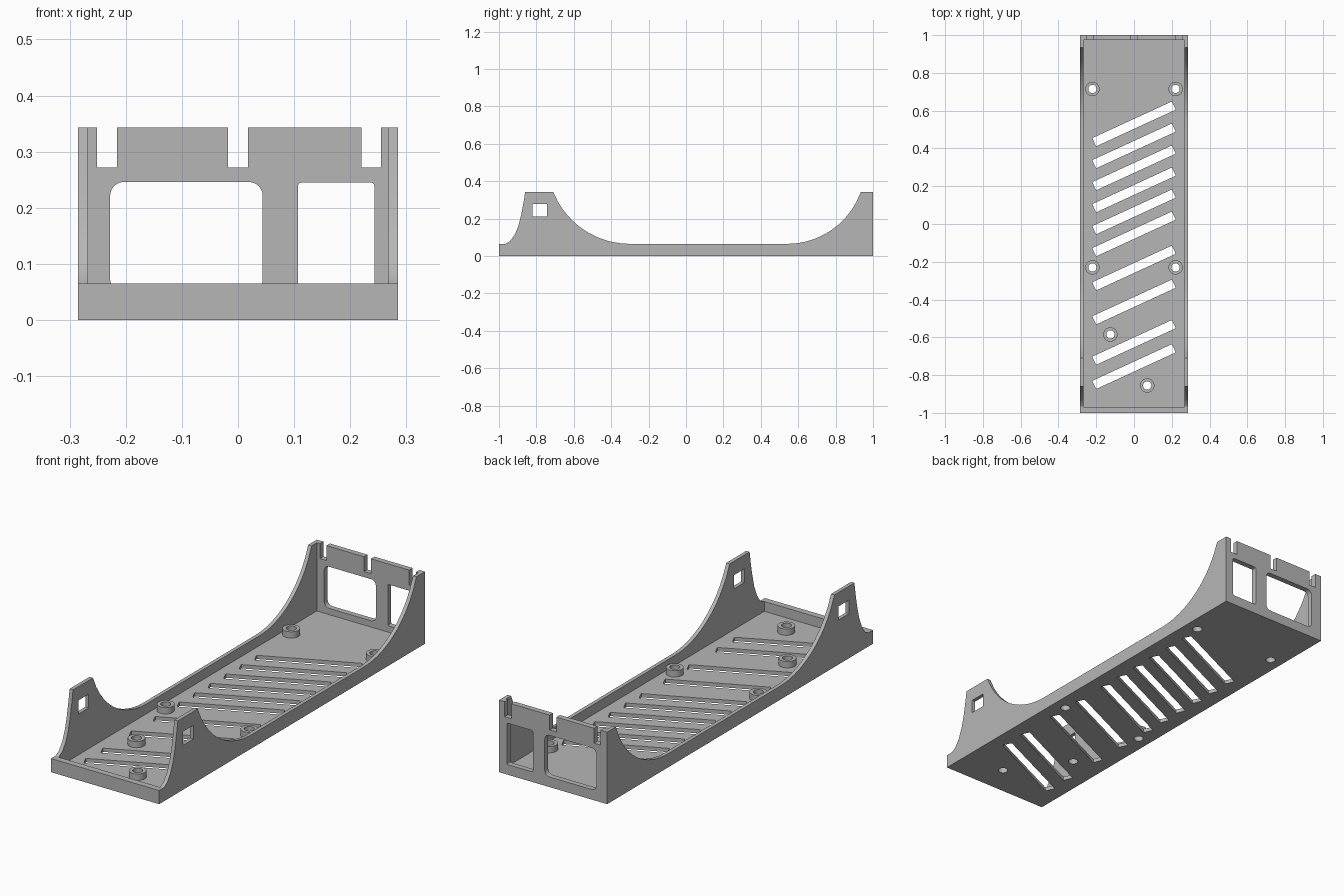
import bpy, bmesh
from math import cos, sin, pi, radians, sqrt
from mathutils import Matrix, Vector

if "Cube" in bpy.data.objects:
    bpy.data.objects.remove(bpy.data.objects["Cube"])

grey = bpy.data.materials.new("plain grey")
grey.use_nodes = True
grey.diffuse_color = (0.47, 0.47, 0.47, 1)
grey.node_tree.nodes["Principled BSDF"].inputs["Base Color"].default_value = grey.diffuse_color

W, T, TOP, RIM, FLOOR = 0.285, 0.018, 0.343, 0.065, 0.018
FRONT_T, BACK_T = 0.03, 0.026

# Ways to place a flat outline (u, v) at depth w
AXES = {"x": lambda u, v, w: (w, u, v),
        "y": lambda u, v, w: (u, w, v),
        "z": lambda u, v, w: (u, v, w)}


def prism(name, outlines, axis, lo, hi):
    """Extrude one or more closed outlines along an axis."""
    bm = bmesh.new()
    place = AXES[axis]
    for pts in outlines:
        face = bm.faces.new([bm.verts.new(place(u, v, lo)) for u, v in pts])
        new = bmesh.ops.extrude_face_region(bm, geom=[face])["geom"]
        bmesh.ops.translate(bm, verts=[g for g in new if isinstance(g, bmesh.types.BMVert)],
                            vec=Vector(place(0, 0, hi - lo)))
    bmesh.ops.recalc_face_normals(bm, faces=bm.faces)
    mesh = bpy.data.meshes.new(name)
    bm.to_mesh(mesh)
    bm.free()
    mesh.materials.append(grey)
    obj = bpy.data.objects.new(name, mesh)
    bpy.context.collection.objects.link(obj)
    return obj


def cut(obj, cutter):
    """Subtract the cutter, bake the result and drop the cutter."""
    mod = obj.modifiers.new("cut", "BOOLEAN")
    mod.operation, mod.solver, mod.object = "DIFFERENCE", "EXACT", cutter
    bpy.context.view_layer.update()
    graph = bpy.context.evaluated_depsgraph_get()
    baked = bpy.data.meshes.new_from_object(obj.evaluated_get(graph))
    obj.modifiers.clear()
    obj.data = baked
    bpy.data.objects.remove(cutter)


def rect(u0, u1, v0, v1, r=0.0, steps=6):
    """Rectangle outline with optional rounded corners."""
    if not r:
        return [(u0, v0), (u1, v0), (u1, v1), (u0, v1)]
    corners = [(u1 - r, v1 - r), (u0 + r, v1 - r), (u0 + r, v0 + r), (u1 - r, v0 + r)]
    return [(cu + r * cos((q + i / steps) * pi / 2), cv + r * sin((q + i / steps) * pi / 2))
            for q, (cu, cv) in enumerate(corners) for i in range(steps + 1)]


def circle(x, y, r, n=32):
    return [(x + r * cos(2 * pi * i / n), y + r * sin(2 * pi * i / n)) for i in range(n)]


def sweep(y_low, y_high, n=16):
    """Arc that leaves the rim tangentially and climbs to the top."""
    rise, run = TOP - RIM, y_high - y_low
    r = (run * run + rise * rise) / (2 * rise)
    return [(y_low + run * i / n, RIM + r - sqrt(r * r - (run * i / n) ** 2))
            for i in range(n + 1)]


# Floor with slanted vent slots and screw holes
bosses = [(-0.22, 0.715), (0.22, 0.715), (-0.22, -0.23), (0.22, -0.23),
          (-0.125, -0.585), (0.07, -0.855)]
slot_y = [0.53 - 0.1165 * i for i in range(6)] + [-0.233, -0.413, -0.627, -0.755]
turn = Matrix.Rotation(radians(24.7), 2)
slot = [turn @ Vector(p) for p in rect(-0.232, 0.232, -0.024, 0.024, 0.004, 2)]
slots = [[(p.x, p.y + y) for p in slot] for y in slot_y]
holes = [circle(x, y, 0.022) for x, y in bosses]
base = prism("floor", [rect(-W + T, W - T, -1 + FRONT_T, 1 - BACK_T)], "z", 0, FLOOR)
cut(base, prism("floor_cutter", slots + holes, "z", -0.1, 0.1))

# Screw bosses
posts = prism("screw_bosses", [circle(x, y, 0.038) for x, y in bosses], "z", FLOOR, 0.048)
cut(posts, prism("boss_cutter", holes, "z", -0.1, 0.1))

# Side walls with front horns, square holes and swept rear corners
horn = [(-0.965, RIM), (-0.94, 0.08), (-0.915, 0.115), (-0.895, 0.165),
        (-0.88, 0.225), (-0.868, 0.29), (-0.86, TOP)]
profile = ([(-1, 0), (-1, RIM)] + horn + sweep(-0.3, -0.71)[::-1]
           + sweep(0.54, 0.935) + [(1, TOP), (1, 0)])
for name, lo in (("left_wall", W - T), ("right_wall", -W)):
    wall = prism(name, [profile], "x", lo, lo + T)
    cut(wall, prism("hole_cutter", [rect(-0.82, -0.742, 0.212, 0.277)], "x", -1, 1))

# Low front lip
prism("front_lip", [rect(-W + T, W - T, 0, RIM)], "y", -1, -1 + FRONT_T)

# Back wall with top notches and two windows
outline = [(W - T, 0), (-W + T, 0), (-W + T, TOP)]
for a, b in ((-0.251, -0.216), (-0.018, 0.018), (0.22, 0.255)):
    outline += [(a, TOP), (a, 0.272), (b, 0.272), (b, TOP)]
outline.append((W - T, TOP))
back = prism("back_wall", [outline], "y", 1 - BACK_T, 1)
windows = [rect(-0.228, 0.044, 0.048, 0.246, 0.025), rect(0.107, 0.243, 0.048, 0.245, 0.006, 3)]
cut(back, prism("window_cutter", windows, "y", 0.9, 1.1))

# Smooth the curves, keep the edges sharp
for obj in bpy.context.collection.objects:
    obj.select_set(obj.type == "MESH")
    if obj.type == "MESH":
        bpy.context.view_layer.objects.active = obj
bpy.ops.object.shade_smooth_by_angle(angle=radians(30))
